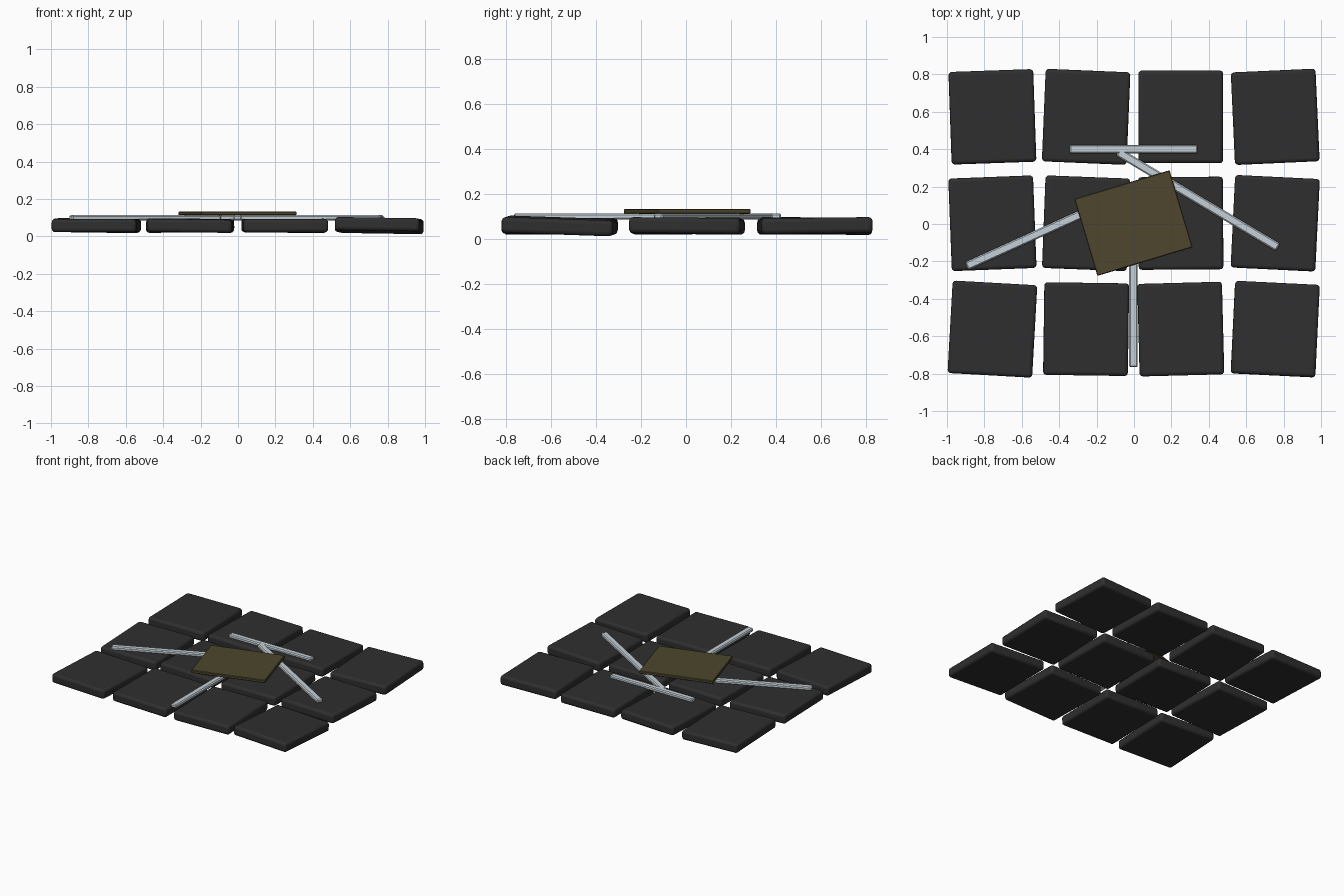
import bpy
from math import radians, atan2, hypot

if "Cube" in bpy.data.objects:
    bpy.data.objects.remove(bpy.data.objects["Cube"])


def material(name, color):
    m = bpy.data.materials.new(name)
    m.diffuse_color = (*color, 1)
    m.use_nodes = True
    m.node_tree.nodes["Principled BSDF"].inputs["Base Color"].default_value = m.diffuse_color
    return m


CHARCOAL = material("charcoal rubber", (0.028, 0.028, 0.028))
STEEL = material("pale steel", (0.56, 0.63, 0.68))
OLIVE = material("dark olive", (0.075, 0.062, 0.026))


def slab(name, loc, size, rot, mat, bevel, segments=1):
    """Box with baked size, rotation in degrees and rounded edges."""
    bpy.ops.mesh.primitive_cube_add(size=1, location=loc,
                                    rotation=[radians(a) for a in rot])
    ob = bpy.context.object
    ob.name = name
    ob.scale = size
    bpy.ops.object.transform_apply(location=False, rotation=False, scale=True)
    mod = ob.modifiers.new("rounded edges", "BEVEL")
    mod.width = bevel
    mod.segments = segments
    ob.data.materials.append(mat)
    return ob


# Floor tiles: (tilt x, tilt y, turn z) in degrees, row by row from the back
TILES = [
    [(-0.6, 0.8, 2.0), (0.5, -0.5, -2.4), (-0.8, 0.3, 0.0), (0.6, -0.4, 2.6)],
    [(0.4, 0.6, 2.2), (-0.5, 0.4, -2.2), (0.3, -0.4, 0.4), (-0.5, -0.5, -2.8)],
    [(0.0, 0.0, -3.2), (0.3, 0.8, -0.8), (0.2, 0.0, 1.5), (-1.9, 0.9, -2.8)],
]
for row, y in enumerate((0.573, 0.004, -0.562)):
    for col, x in enumerate((-0.757, -0.256, 0.25, 0.755)):
        slab(f"floor_tile_{row}_{col}", (x, y, 0.058), (0.453, 0.495, 0.07),
             TILES[row][col], CHARCOAL, 0.018, 3)
        bpy.ops.object.shade_smooth_by_angle(angle=radians(35))

# Loose metal bars lying on the tiles, given by their end points
BARS = [((-0.345, 0.40), (0.34, 0.40)), ((-0.085, 0.385), (0.77, -0.125)),
        ((-0.895, -0.225), (-0.1, 0.135)), ((-0.003, -0.765), (-0.003, -0.08))]
for i, ((x0, y0), (x1, y1)) in enumerate(BARS):
    slab(f"metal_bar_{i}", ((x0 + x1) / 2, (y0 + y1) / 2, 0.1),
         (hypot(x1 - x0, y1 - y0), 0.046, 0.028),
         (0, 0, atan2(y1 - y0, x1 - x0) * 57.29578), STEEL, 0.007)

# Olive board resting on top of the bars
slab("olive_board", (-0.003, 0.005, 0.123), (0.532, 0.43, 0.022), (0, 0, 16.7),
     OLIVE, 0.004)
